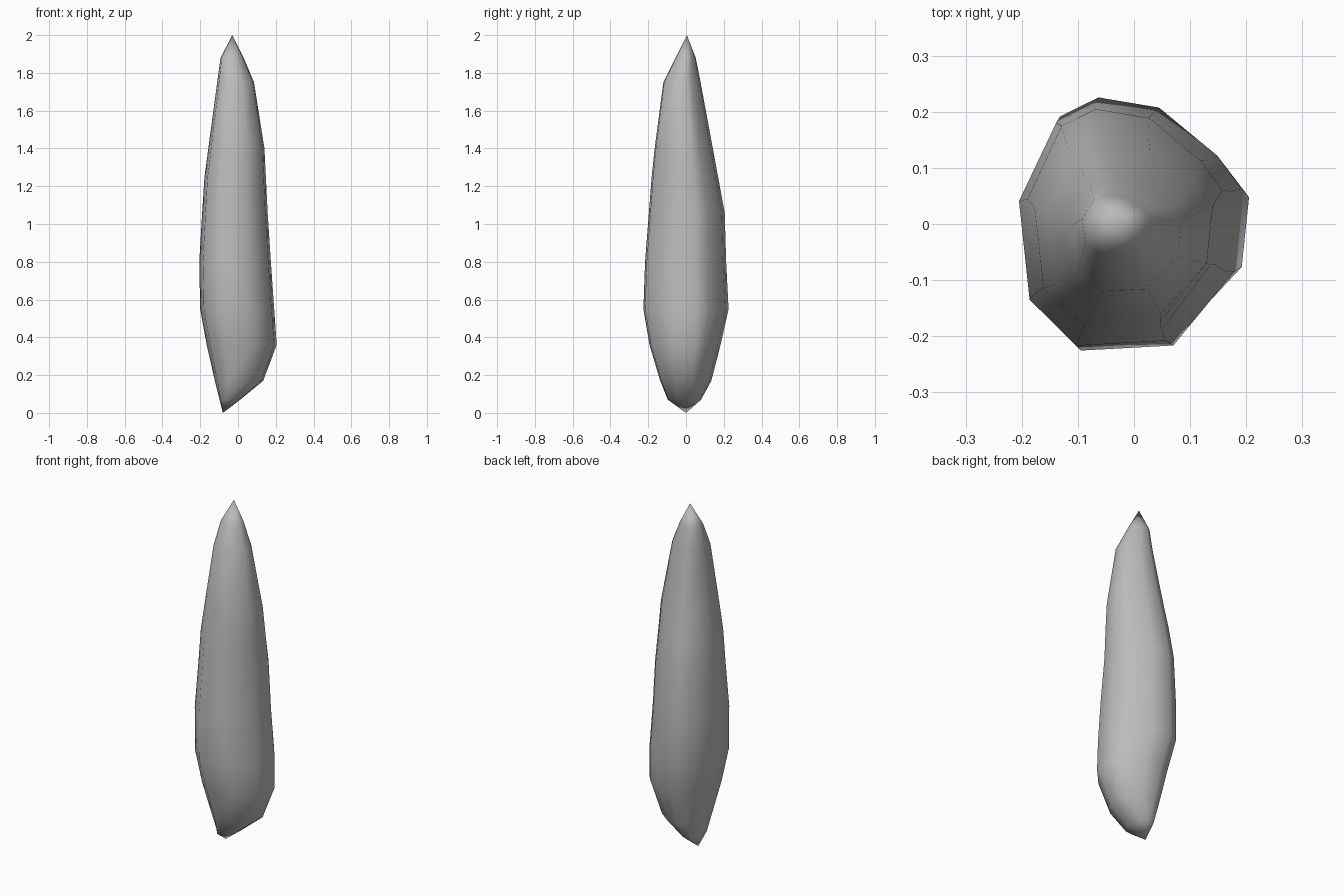
import bpy
import bmesh

cube = bpy.data.objects.get("Cube")
if cube:
    bpy.data.objects.remove(cube, do_unlink=True)

# Side profiles of the shard: (height, offset), bottom to top
LEFT_EDGE = [(0, -.08), (.24, -.14), (.52, -.2), (.8, -.205), (1.23, -.18), (1.9, -.09), (2, -.03)]
RIGHT_EDGE = [(0, -.08), (.16, .13), (.36, .205), (1, .16), (1.4, .14), (1.78, .08), (2, -.03)]
FRONT_EDGE = [(0, 0), (.08, -.11), (.45, -.22), (.63, -.23), (1.27, -.18), (1.73, -.13), (2, .005)]
BACK_EDGE = [(0, 0), (.07, .08), (.19, .145), (.57, .23), (.9, .205), (1.06, .205), (1.87, .055), (2, .005)]

# Irregular cross-section, in a -1..1 square
OUTLINE = [(-.3, 1), (-.65, .85), (-1, .2), (-.9, -.62), (-.46, -1), (.38, -.96),
           (.93, -.38), (1, .28), (.78, .54), (.25, .92)]


def offset_at(profile, z):
    """Read a profile at height z."""
    for (z0, a), (z1, b) in zip(profile, profile[1:]):
        if z <= z1:
            return a + (b - a) * (z - z0) / (z1 - z0)
    return profile[-1][1]


def mix(a, b, t):
    return a + (b - a) * (t + 1) / 2


def point(u, v, z):
    x = mix(offset_at(LEFT_EDGE, z), offset_at(RIGHT_EDGE, z), u)
    y = mix(offset_at(FRONT_EDGE, z), offset_at(BACK_EDGE, z), v)
    return x, y, z


# Rings of the shard between its two tips
bm = bmesh.new()
heights = [.07, .17, .36, .55, .8, 1.06, 1.25, 1.4, 1.75, 1.88]
rings = [[bm.verts.new(point(u, v, z)) for u, v in OUTLINE] for z in heights]
bottom_tip = bm.verts.new(point(0, 0, 0))
top_tip = bm.verts.new(point(0, 0, 2))

# Walls and pointed ends
count = len(OUTLINE)
for i in range(count):
    j = (i + 1) % count
    for low, high in zip(rings, rings[1:]):
        bm.faces.new((low[i], low[j], high[j], high[i]))
    bm.faces.new((bottom_tip, rings[0][j], rings[0][i]))
    bm.faces.new((rings[-1][i], rings[-1][j], top_tip))
bmesh.ops.recalc_face_normals(bm, faces=bm.faces)
for face in bm.faces:
    face.smooth = True

mesh = bpy.data.meshes.new("stone_shard")
bm.to_mesh(mesh)
bm.free()
shard = bpy.data.objects.new("stone_shard", mesh)
bpy.context.collection.objects.link(shard)

# Grey stone
stone = bpy.data.materials.new("grey_stone")
stone.use_nodes = True
grey = (.5, .5, .5, 1)
stone.diffuse_color = grey
stone.node_tree.nodes["Principled BSDF"].inputs["Base Color"].default_value = grey
mesh.materials.append(stone)
